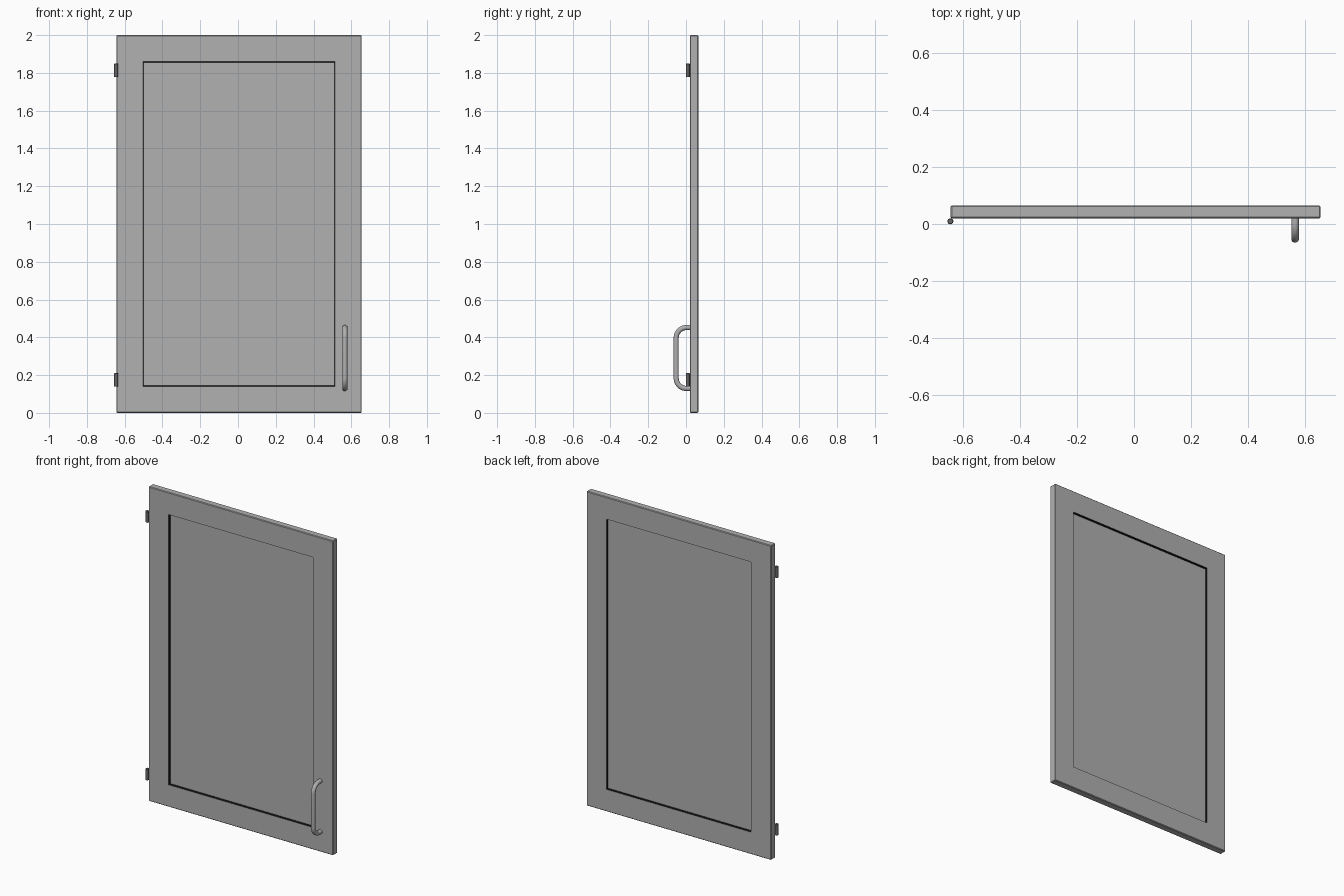
import bpy, bmesh, math
from mathutils import Matrix, Vector

if "Cube" in bpy.data.objects:
    bpy.data.objects.remove(bpy.data.objects["Cube"])


def material(name, v):
    m = bpy.data.materials.new(name)
    m.diffuse_color = (v, v, v, 1)
    m.use_nodes = True
    m.node_tree.nodes["Principled BSDF"].inputs["Base Color"].default_value = m.diffuse_color
    return m


grey = material("door_grey", 0.44)
black = material("seal_black", 0.006)
dark = material("hinge_dark", 0.13)


def finish(bm, name, mats, bevel=0.0, smooth=False):
    bmesh.ops.recalc_face_normals(bm, faces=bm.faces)
    mesh = bpy.data.meshes.new(name)
    bm.to_mesh(mesh)
    bm.free()
    for m in mats:
        mesh.materials.append(m)
    ob = bpy.data.objects.new(name, mesh)
    bpy.context.collection.objects.link(ob)
    if bevel:
        m = ob.modifiers.new("edge_bevel", 'BEVEL')
        m.width, m.segments = bevel, 1
        m.limit_method = 'ANGLE'
        m.angle_limit = math.radians(40)
    if smooth:
        bpy.ops.object.select_all(action='DESELECT')
        bpy.context.view_layer.objects.active = ob
        ob.select_set(True)
        bpy.ops.object.shade_smooth_by_angle(angle=math.radians(40))
    return ob


# Door: bevelled slab with a recessed panel front and back, black seal round each recess
x0, x1, y0, y1 = -0.644, 0.655, 0.020, 0.065
bm = bmesh.new()
bmesh.ops.create_cube(bm, size=1, matrix=Matrix.LocRotScale(
    Vector(((x0 + x1) / 2, (y0 + y1) / 2, 1)), None, Vector((x1 - x0, y1 - y0, 2))))
bmesh.ops.bevel(bm, geom=bm.edges[:], offset=0.004, segments=1, affect='EDGES')
bm.normal_update()
for face in [f for f in bm.faces if abs(f.normal.y) > 0.99]:
    bmesh.ops.inset_region(bm, faces=[face], thickness=0.137, use_even_offset=True)
    walls = bmesh.ops.inset_region(bm, faces=[face], thickness=0.004, depth=-0.012,
                                   use_even_offset=True)["faces"]
    for w in walls:
        w.material_index = 1
    face.material_index = 0
finish(bm, "door", [grey, black])

# Hinge barrels
for name, z in (("lower_hinge", 0.175), ("upper_hinge", 1.813)):
    bm = bmesh.new()
    bmesh.ops.create_cone(bm, cap_ends=True, segments=24, radius1=0.0105, radius2=0.0105,
                          depth=0.072, matrix=Matrix.Translation((-0.645, 0.0095, z)))
    finish(bm, name, [dark], bevel=0.002, smooth=True)

# Bow handle: round tube swept along a rounded U in the y-z plane
hx, tube, reach, corner = 0.566, 0.0135, -0.052, 0.055
z_low, z_high, sides, steps = 0.129, 0.452, 20, 10
path = [(0.024, z_high, 0.0)]
for cz, start in ((z_high - corner, 0), (z_low + corner, 90)):
    for i in range(steps + 1):
        a = math.radians(start + 90 * i / steps)
        path.append((reach + corner - corner * math.sin(a), cz + corner * math.cos(a), a))
path.append((0.024, z_low, math.pi))
bm = bmesh.new()
rings = []
for y, z, a in path:
    ring = []
    for k in range(sides):
        t = 2 * math.pi * k / sides
        side, out = tube * math.cos(t), tube * math.sin(t)
        ring.append(bm.verts.new((hx + side, y - out * math.sin(a), z + out * math.cos(a))))
    rings.append(ring)
for r, s in zip(rings, rings[1:]):
    for k in range(sides):
        n = (k + 1) % sides
        bm.faces.new((r[k], r[n], s[n], s[k]))
bm.faces.new(rings[0])
bm.faces.new(rings[-1])
finish(bm, "handle", [grey], smooth=True)
